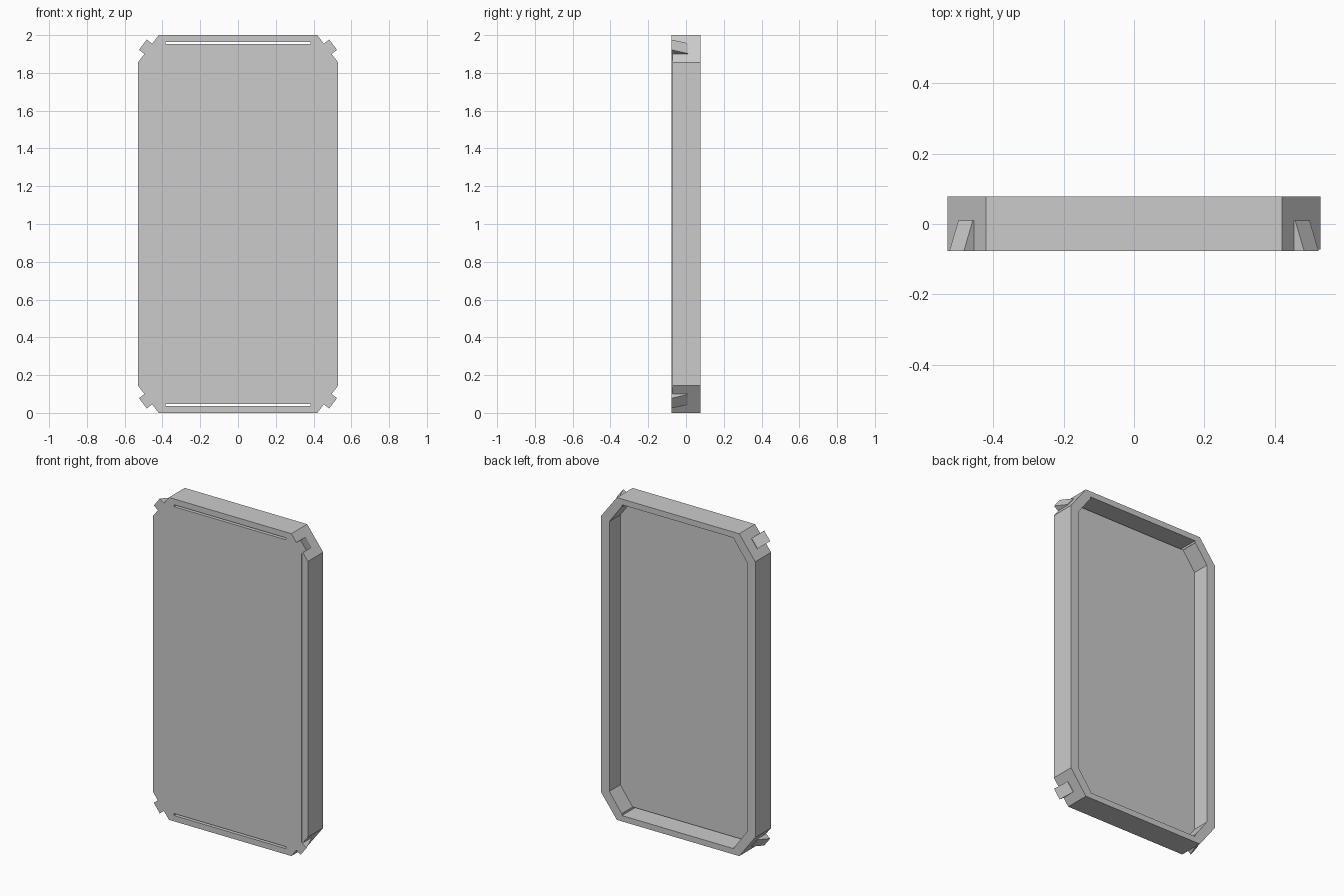
import bpy, bmesh
from mathutils import Vector

cube = bpy.data.objects.get("Cube")
if cube:
    bpy.data.objects.remove(cube, do_unlink=True)

grey = bpy.data.materials.new("plain_grey")
grey.use_nodes = True
grey.diffuse_color = (0.6, 0.6, 0.6, 1)
grey.node_tree.nodes["Principled BSDF"].inputs["Base Color"].default_value = (0.6, 0.6, 0.6, 1)

W, H = 0.53, 2.0            # half width, height
CX, CZ = 0.11, 0.145        # corner cut
FRONT, SKIN, FLOOR, BACK = -0.077, -0.072, -0.03, 0.078


def make(name, bm):
    bmesh.ops.recalc_face_normals(bm, faces=bm.faces)
    mesh = bpy.data.meshes.new(name)
    bm.to_mesh(mesh)
    bm.free()
    mesh.materials.append(grey)
    obj = bpy.data.objects.new(name, mesh)
    bpy.context.collection.objects.link(obj)
    return obj


def prism(name, outline, y0, y1):
    """Extrude an x-z outline from y0 to y1."""
    bm = bmesh.new()
    face = bm.faces.new([bm.verts.new((x, y0, z)) for x, z in outline])
    ext = bmesh.ops.extrude_face_region(bm, geom=[face])["geom"]
    bmesh.ops.translate(bm, vec=(0, y1 - y0, 0),
                        verts=[v for v in ext if isinstance(v, bmesh.types.BMVert)])
    return make(name, bm)


def octagon(w, z0, z1, cx, cz):
    return [(-w, z0 + cz), (-w + cx, z0), (w - cx, z0), (w, z0 + cz),
            (w, z1 - cz), (w - cx, z1), (-w + cx, z1), (-w, z1 - cz)]


def cut(obj, cutter):
    mod = obj.modifiers.new("cut", "BOOLEAN")
    mod.operation = "DIFFERENCE"
    mod.solver = "EXACT"
    mod.object = cutter
    bpy.context.view_layer.objects.active = obj
    bpy.ops.object.modifier_apply(modifier=mod.name)


# Tray: thick rim around a recessed back
tray = prism("tray_frame", octagon(W, 0, H, CX, CZ), SKIN, BACK)
pocket = prism("pocket_cutter", octagon(W - 0.058, 0.048, H - 0.048, 0.085, 0.115), FLOOR, 0.2)

# Front sheet, stopping just short of the +x edge
edge = 0.49
rise = CZ * (1 - (W - edge) / CX)
sheet = octagon(W, 0, H, CX, CZ)
sheet[3], sheet[4] = (edge, rise), (edge, H - rise)
sheet[3] = (edge, CZ - CZ * (W - edge) / CX)
sheet[4] = (edge, H - sheet[3][1])
panel = prism("front_panel", sheet, FRONT, SKIN)

# Long narrow slots near the top and bottom
cut(tray, pocket)
cutters = [pocket]
for z in (0.042, H - 0.042):
    slot = prism("slot_cutter", [(-0.385, z - 0.006), (0.385, z - 0.006),
                                 (0.385, z + 0.006), (-0.385, z + 0.006)], -0.2, 0.2)
    cut(tray, slot)
    cut(panel, slot)
    cutters.append(slot)
for c in cutters:
    bpy.data.objects.remove(c, do_unlink=True)

# Corner tabs: wedges flaring out of each cut corner towards the front
along = Vector((CX, 0, CZ)).normalized()
for sx, side in ((-1, "right"), (1, "left")):
    for sz, level in ((-1, "lower"), (1, "upper")):
        t = Vector((-sx * along.x, 0, sz * along.z))
        n = Vector((sx * along.z, 0, sz * along.x))
        mid = Vector((sx * (W - CX / 2), 0, H / 2 + sz * (H / 2 - CZ / 2)))
        bm = bmesh.new()
        rings = []
        for s in (-0.034, 0.034):
            base = mid + t * s
            rings.append([bm.verts.new(base + n * out + Vector((0, y, 0)))
                          for out, y in ((-0.01, FRONT), (0.036, FRONT),
                                         (0.004, 0.01), (-0.01, 0.01))])
        a, b = rings
        bm.faces.new(a)
        bm.faces.new(b)
        for i in range(4):
            j = (i + 1) % 4
            bm.faces.new((a[i], a[j], b[j], b[i]))
        make(f"{level}_{side}_corner_tab", bm)
